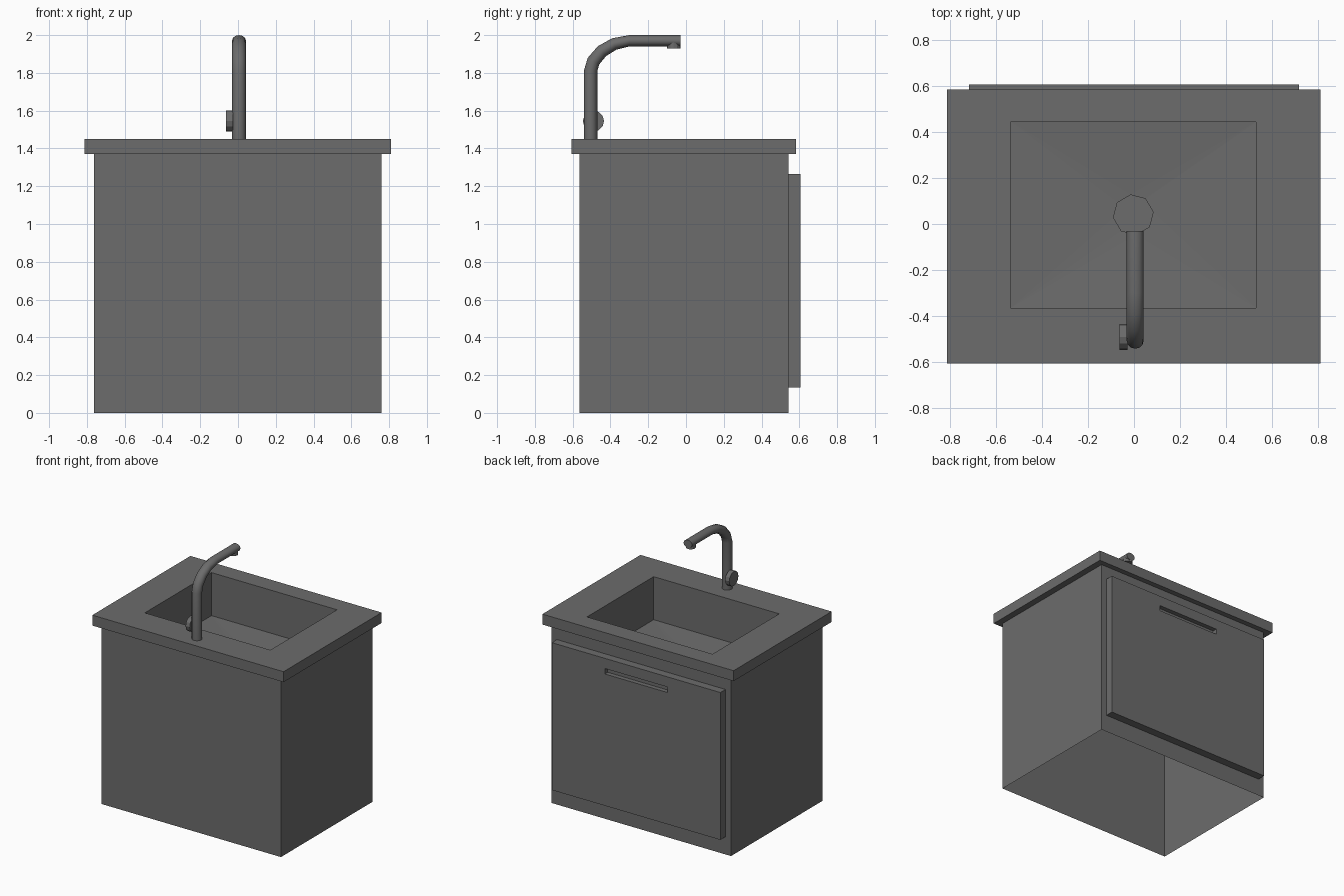
import bpy, bmesh, math
from mathutils import Vector

if "Cube" in bpy.data.objects:
    bpy.data.objects.remove(bpy.data.objects["Cube"])

dark = bpy.data.materials.new("dark_grey")
dark.diffuse_color = (0.15, 0.15, 0.15, 1)
dark.use_nodes = True
dark.node_tree.nodes["Principled BSDF"].inputs["Base Color"].default_value = dark.diffuse_color


def finish(name, bm):
    bmesh.ops.recalc_face_normals(bm, faces=bm.faces)
    mesh = bpy.data.meshes.new(name)
    bm.to_mesh(mesh)
    bm.free()
    mesh.materials.append(dark)
    obj = bpy.data.objects.new(name, mesh)
    bpy.context.collection.objects.link(obj)
    return obj


def rect_z(x0, x1, y0, y1, z):
    return [(x1, y1, z), (x0, y1, z), (x0, y0, z), (x1, y0, z)]


def rect_y(x0, x1, z0, z1, y):
    return [(x1, y, z1), (x0, y, z1), (x0, y, z0), (x1, y, z0)]


def loft(bm, loops):
    """Join successive loops of equal length with quads; return vertex rings."""
    rings = [[bm.verts.new(p) for p in loop] for loop in loops]
    for a, b in zip(rings, rings[1:]):
        n = len(a)
        for i in range(n):
            j = (i + 1) % n
            bm.faces.new((a[i], a[j], b[j], b[i]))
    return rings


def cylinder(name, center, radius, depth, axis, sides):
    bm = bmesh.new()
    bmesh.ops.create_cone(bm, cap_ends=True, segments=sides,
                          radius1=radius, radius2=radius, depth=depth)
    rot = Vector((0, 0, 1)).rotation_difference(Vector(axis)).to_matrix()
    bmesh.ops.rotate(bm, verts=bm.verts, matrix=rot)
    bmesh.ops.translate(bm, verts=bm.verts, vec=center)
    return finish(name, bm)


def smooth(obj):
    bpy.ops.object.select_all(action='DESELECT')
    obj.select_set(True)
    bpy.context.view_layer.objects.active = obj
    bpy.ops.object.shade_smooth_by_angle(angle=math.radians(40))


# Cabinet: four walls, open underneath
bm = bmesh.new()
loft(bm, [rect_z(-0.762, 0.76, -0.565, 0.543, z) for z in (0, 1.37)])
finish("cabinet", bm)

# Countertop with the sunken basin and its drain
TOP, FLOOR = 1.45, 1.12
hole = (-0.535, 0.53, -0.365, 0.443)
slab = (-0.812, 0.81, -0.605, 0.583)
bm = bmesh.new()
rings = loft(bm, [rect_z(*hole, 1.37), rect_z(*slab, 1.37), rect_z(*slab, TOP),
                  rect_z(*hole, TOP), rect_z(*hole, FLOOR)])
corner = rings[-1]
octagon = [(-0.003 + 0.087 * math.cos(math.radians(8 + 45 * k)),
            0.04 + 0.087 * math.sin(math.radians(8 + 45 * k))) for k in range(8)]
rim, well = loft(bm, [[(x, y, FLOOR - d) for x, y in octagon] for d in (0.02, 0.05)])
bm.faces.new(well)
for i in range(4):
    bm.faces.new((corner[i], rim[2 * i], rim[2 * i + 1]))
    nxt = rim[(2 * i + 2) % 8]
    bm.faces.new((corner[i], rim[2 * i + 1], nxt))
    bm.faces.new((corner[i], nxt, corner[(i + 1) % 4]))
finish("countertop_basin", bm)

# Door panel with a recessed finger pull
panel = (-0.715, 0.715, 0.135, 1.265)
slot = (-0.265, 0.265, 1.145, 1.187)
bm = bmesh.new()
rings = loft(bm, [rect_y(*panel, 0.543), rect_y(*panel, 0.605),
                  rect_y(*slot, 0.605), rect_y(*slot, 0.57)])
bm.faces.new(rings[0])
bm.faces.new(rings[-1])
finish("door", bm)

# Tap: a bent pipe of twelve sides, a little slimmer along the spout
path = [(-0.505, 1.45, 0.036), (-0.505, 1.81, 0.036), (-0.49, 1.862, 0.035),
        (-0.445, 1.915, 0.034), (-0.38, 1.953, 0.032), (-0.30, 1.97, 0.03),
        (-0.03, 1.97, 0.03)]
pts = [Vector((0.005, y, z)) for y, z, r in path]
side = Vector((1, 0, 0))
loops = []
for i, p in enumerate(pts):
    a, b = pts[max(i - 1, 0)], pts[min(i + 1, len(pts) - 1)]
    across = side.cross((b - a).normalized())
    if across.dot(Vector((0, 1, -1))) < 0:
        across.negate()
    if i == 1:
        across = Vector((0, 1, 0))
    if i == len(pts) - 2:
        across = Vector((0, 0, -1))
    loops.append([p + side * 0.037 * math.cos(t) + across * path[i][2] * math.sin(t)
                  for t in (math.tau * k / 12 for k in range(12))])
bm = bmesh.new()
rings = loft(bm, loops)
bm.faces.new(rings[0])
bm.faces.new(rings[-1])
smooth(finish("tap_pipe", bm))

# Outlet under the spout tip and the round side handle
cylinder("tap_outlet", (0.005, -0.065, 1.95), 0.035, 0.04, (0, 0, 1), 12)
cylinder("tap_handle", (-0.045, -0.49, 1.545), 0.056, 0.035, (1, 0, 0), 12)
